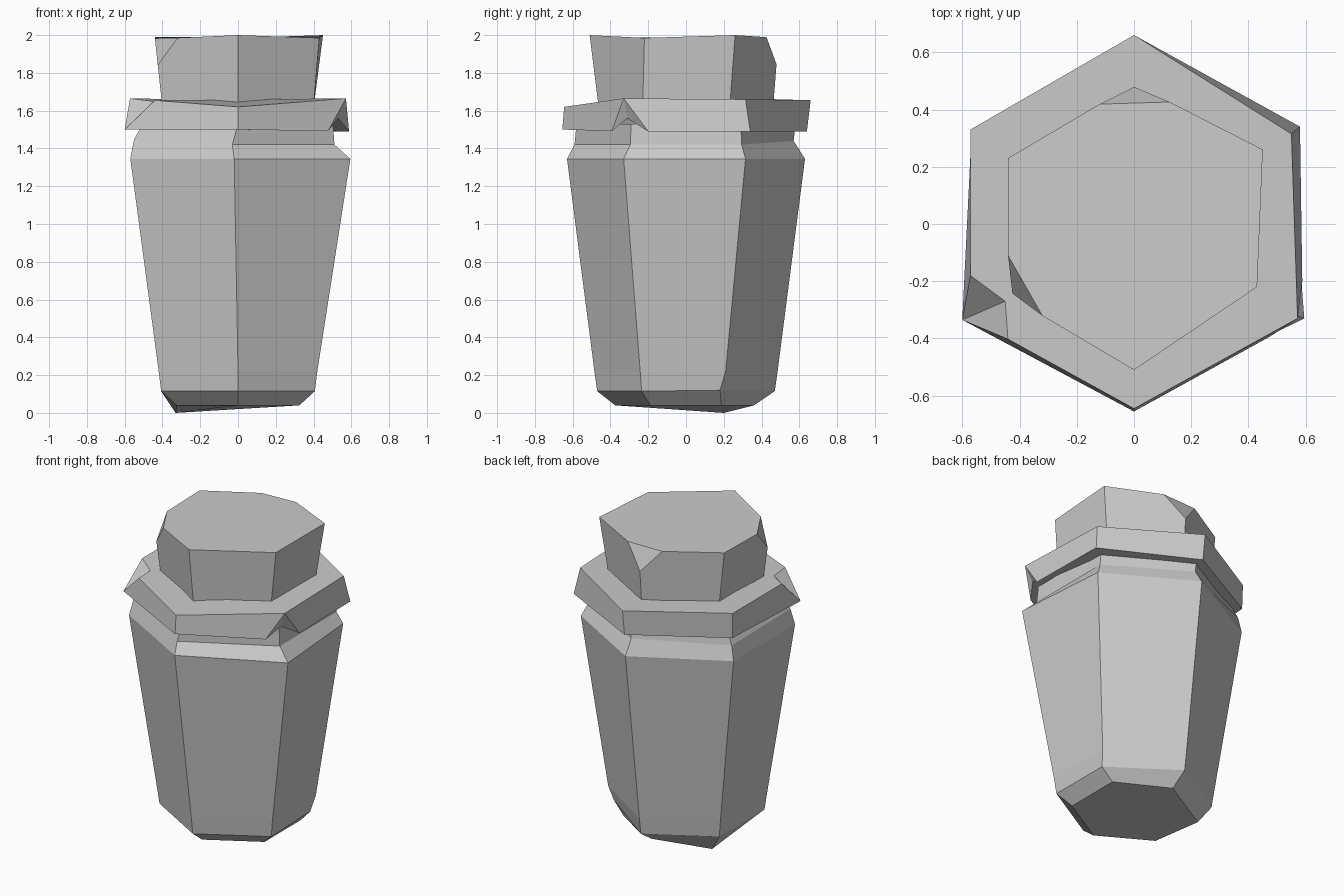
import bpy, bmesh
from math import cos, sin, radians
from mathutils import Vector

cube = bpy.data.objects.get("Cube")
if cube:
    bpy.data.objects.remove(cube, do_unlink=True)

grey = bpy.data.materials.new("plain_grey")
grey.use_nodes = True
COLOUR = (0.6, 0.6, 0.6, 1)
grey.diffuse_color = COLOUR
grey.node_tree.nodes["Principled BSDF"].inputs["Base Color"].default_value = COLOUR


def ring(bm, radius, z, nudges={}):
    """Hexagon starting at the front corner; nudges replace single corners."""
    points = []
    for i in range(6):
        a = radians(60 * i - 90)
        p = nudges.get(i, (radius * cos(a), radius * sin(a), z))
        points.append(bm.verts.new(p))
    return points


def loft(bm, rings):
    """Join hexagon rings with side faces and close both ends."""
    for low, high in zip(rings, rings[1:]):
        for i in range(6):
            j = (i + 1) % 6
            bm.faces.new((low[i], low[j], high[j], high[i]))
    bm.faces.new(rings[0][::-1])
    bm.faces.new(rings[-1])


def dent(bm, loop, partner, i, reach, target):
    """Break a corner: mark the edges beside it, then push it to target."""
    corner = loop[i]
    for near in (loop[i - 1], loop[(i + 1) % 6]):
        edge = bm.edges.get((corner, near))
        mark = bmesh.utils.edge_split(edge, corner, reach / edge.calc_length())[1]
        bmesh.ops.connect_verts(bm, verts=[mark, partner[i]])
    corner.co = Vector(target)


def finish(bm, name):
    bmesh.ops.recalc_face_normals(bm, faces=bm.faces[:])
    mesh = bpy.data.meshes.new(name)
    bm.to_mesh(mesh)
    bm.free()
    mesh.materials.append(grey)
    bpy.context.collection.objects.link(bpy.data.objects.new(name, mesh))


# Tapered body with an uneven base, shoulder and neck
bm = bmesh.new()
loft(bm, [
    ring(bm, 0.375, 0.04, {4: (-0.33, 0.2, 0), 3: (0, 0.36, 0.04)}),
    ring(bm, 0.47, 0.115, {2: (0.4, 0.18, 0.12)}),
    ring(bm, 0.485, 0.22, {2: (0.42, 0.21, 0.22)}),
    ring(bm, 0.63, 1.345, {1: (0.595, -0.33, 1.345), 0: (-0.02, -0.63, 1.345),
                           5: (-0.57, -0.32, 1.345), 4: (-0.57, 0.32, 1.345)}),
    ring(bm, 0.59, 1.42, {3: (0, 0.57, 1.44), 0: (-0.03, -0.59, 1.42),
                          5: (-0.55, -0.3, 1.45), 4: (-0.55, 0.31, 1.44)}),
    ring(bm, 0.58, 1.53),
])
finish(bm, "jar_body")

# Overhanging rim with two broken corners
bm = bmesh.new()
under = ring(bm, 0.655, 1.5, {1: (0.59, -0.33, 1.49), 2: (0.58, 0.34, 1.49),
                              3: (0, 0.64, 1.49), 5: (-0.6, -0.335, 1.5)})
over = ring(bm, 0.66, 1.665, {0: (0, -0.645, 1.62), 2: (0.55, 0.315, 1.66),
                              3: (0, 0.66, 1.655)})
loft(bm, [under, over])
dent(bm, over, under, 5, 0.15, (-0.45, -0.27, 1.65))
dent(bm, under, over, 1, 0.13, (0.53, -0.31, 1.56))
finish(bm, "jar_rim")

# Flared stopper with two chipped top corners
bm = bmesh.new()
foot = ring(bm, 0.46, 1.6)
head = ring(bm, 0.5, 2.0, {0: (0, -0.51, 2.0), 1: (0.43, -0.22, 1.985),
                           2: (0.45, 0.26, 2.0), 3: (0, 0.49, 1.985),
                           4: (-0.44, 0.23, 1.99), 5: (-0.44, -0.25, 1.98)})
loft(bm, [foot, head])
bmesh.ops.bevel(bm, geom=[head[3], head[5]], offset=0.14,
                segments=1, affect='VERTICES')
finish(bm, "stopper")
